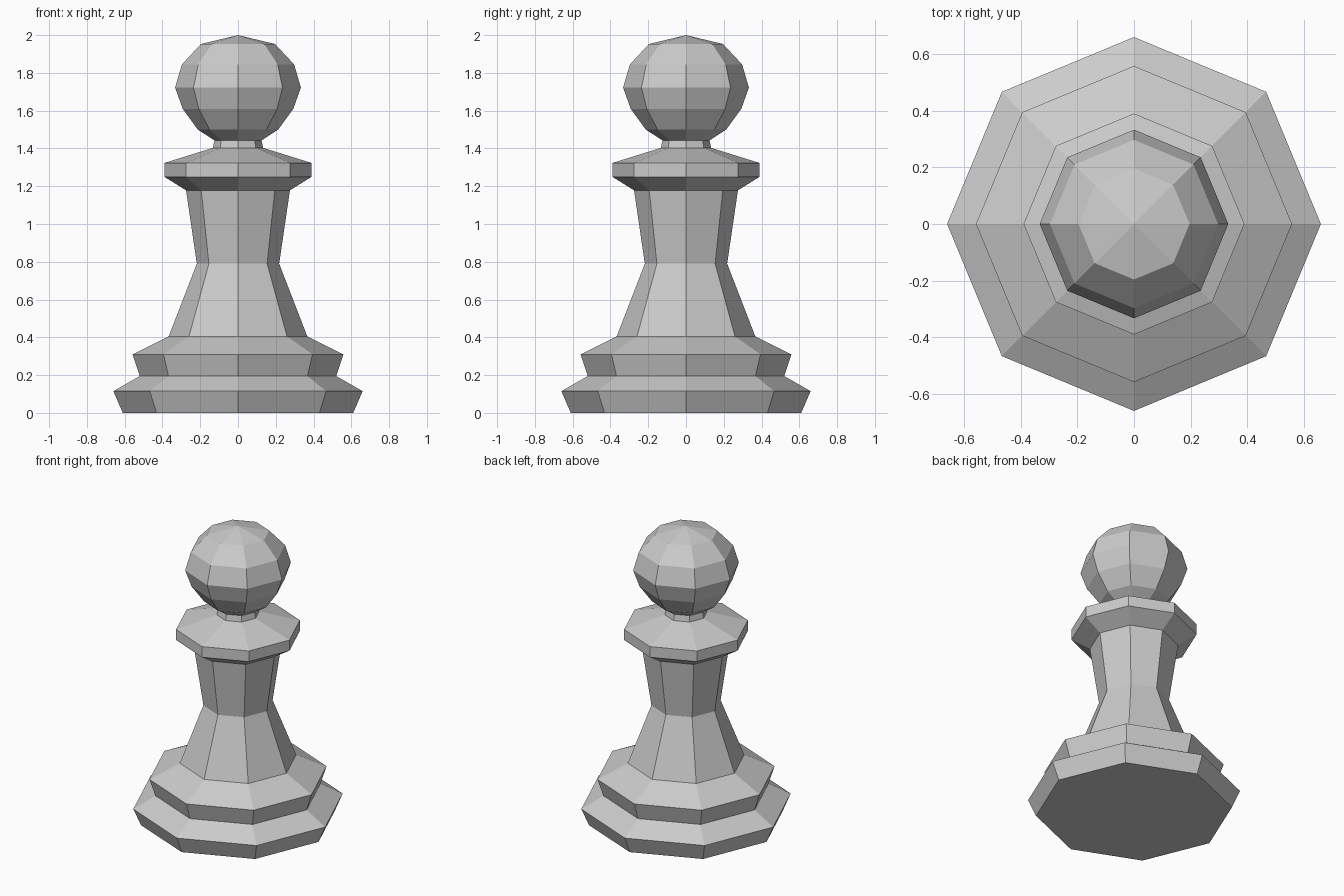
import bpy, bmesh
from math import cos, sin, pi

if "Cube" in bpy.data.objects:
    bpy.data.objects.remove(bpy.data.objects["Cube"])

SIDES = 8


def lathe(name, profile):
    """Turn a (radius, height) profile into a closed flat-faced solid."""
    bm = bmesh.new()
    rings = []
    for r, z in profile:
        if r == 0:
            rings.append([bm.verts.new((0, 0, z))] * SIDES)
        else:
            rings.append([bm.verts.new((r * cos(2 * pi * i / SIDES),
                                        r * sin(2 * pi * i / SIDES), z))
                          for i in range(SIDES)])
    for low, high in zip(rings, rings[1:]):
        for i in range(SIDES):
            j = (i + 1) % SIDES
            bm.faces.new(list(dict.fromkeys((low[i], low[j], high[j], high[i]))))
    # Flat caps where the profile does not end in a point
    if profile[0][0]:
        bm.faces.new(rings[0][::-1])
    if profile[-1][0]:
        bm.faces.new(rings[-1])
    bmesh.ops.recalc_face_normals(bm, faces=bm.faces)
    mesh = bpy.data.meshes.new(name)
    bm.to_mesh(mesh)
    bm.free()
    obj = bpy.data.objects.new(name, mesh)
    bpy.context.collection.objects.link(obj)
    return obj


# One continuous turned piece: no hidden faces between sections
base = [(0.61, 0), (0.66, 0.115), (0.52, 0.195), (0.558, 0.31)]
stem = [(0.367, 0.405), (0.218, 0.79), (0.275, 1.178)]
collar = [(0.39, 1.25), (0.39, 1.323)]
neck = [(0.133, 1.403), (0.125, 1.443)]
head = [(0.213, 1.5), (0.293, 1.61), (0.333, 1.722),
        (0.297, 1.845), (0.196, 1.953), (0, 2.0)]

lathe("pawn", base + stem + collar + neck + head)
